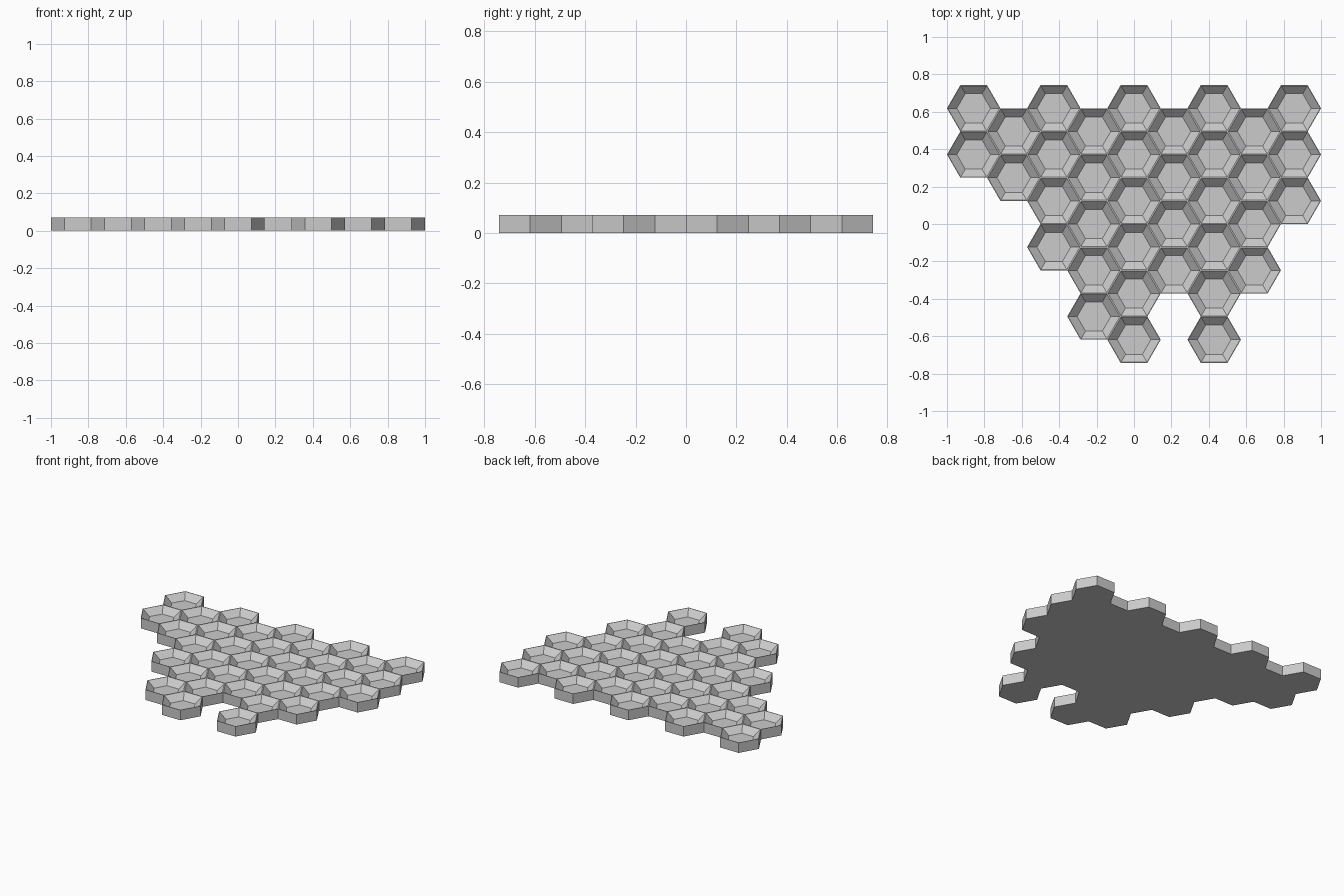
import bpy
import bmesh
from math import cos, sin, pi, sqrt

cube = bpy.data.objects.get("Cube")
if cube:
    bpy.data.objects.remove(cube, do_unlink=True)

RADIUS = 1 / 7               # hexagon corner radius
PITCH = sqrt(3) * RADIUS     # spacing between tiles in a column
HEIGHT = RADIUS / 2
FLOOR = 0.03                 # height of the recessed floor

# One flat grey for every tile
grey = bpy.data.materials.new("light_grey")
grey.use_nodes = True
colour = (0.6, 0.6, 0.6, 1)
grey.diffuse_color = colour
grey.node_tree.nodes["Principled BSDF"].inputs["Base Color"].default_value = colour


def tile_mesh():
    """Hexagonal block with a thin rim and a sloped, flat-bottomed dish."""
    bm = bmesh.new()
    profile = [(RADIUS, 0), (RADIUS, HEIGHT),
               (RADIUS - 0.004, HEIGHT), (RADIUS * 0.63, FLOOR)]
    rings = [[bm.verts.new((r * cos(k * pi / 3), r * sin(k * pi / 3), z))
              for k in range(6)] for r, z in profile]
    for low, high in zip(rings, rings[1:]):
        for k in range(6):
            n = (k + 1) % 6
            bm.faces.new((low[k], low[n], high[n], high[k]))
    bm.faces.new(rings[-1])
    bm.faces.new(rings[0][::-1])
    mesh = bpy.data.meshes.new("hex_tile")
    bm.to_mesh(mesh)
    bm.free()
    mesh.materials.append(grey)
    return mesh


# Columns of tiles from right to left, each hanging from the back edge
mesh = tile_mesh()
tiles_per_column = [2, 2, 4, 5, 6, 4, 6, 4, 3]
for column, count in enumerate(tiles_per_column):
    x = (column - 4) * 1.5 * RADIUS
    back = 2.5 if column % 2 == 0 else 2.0
    for row in range(count):
        tile = bpy.data.objects.new(f"hex_tile_{column}_{row}", mesh)
        tile.location = (x, (back - row) * PITCH, 0)
        bpy.context.collection.objects.link(tile)
